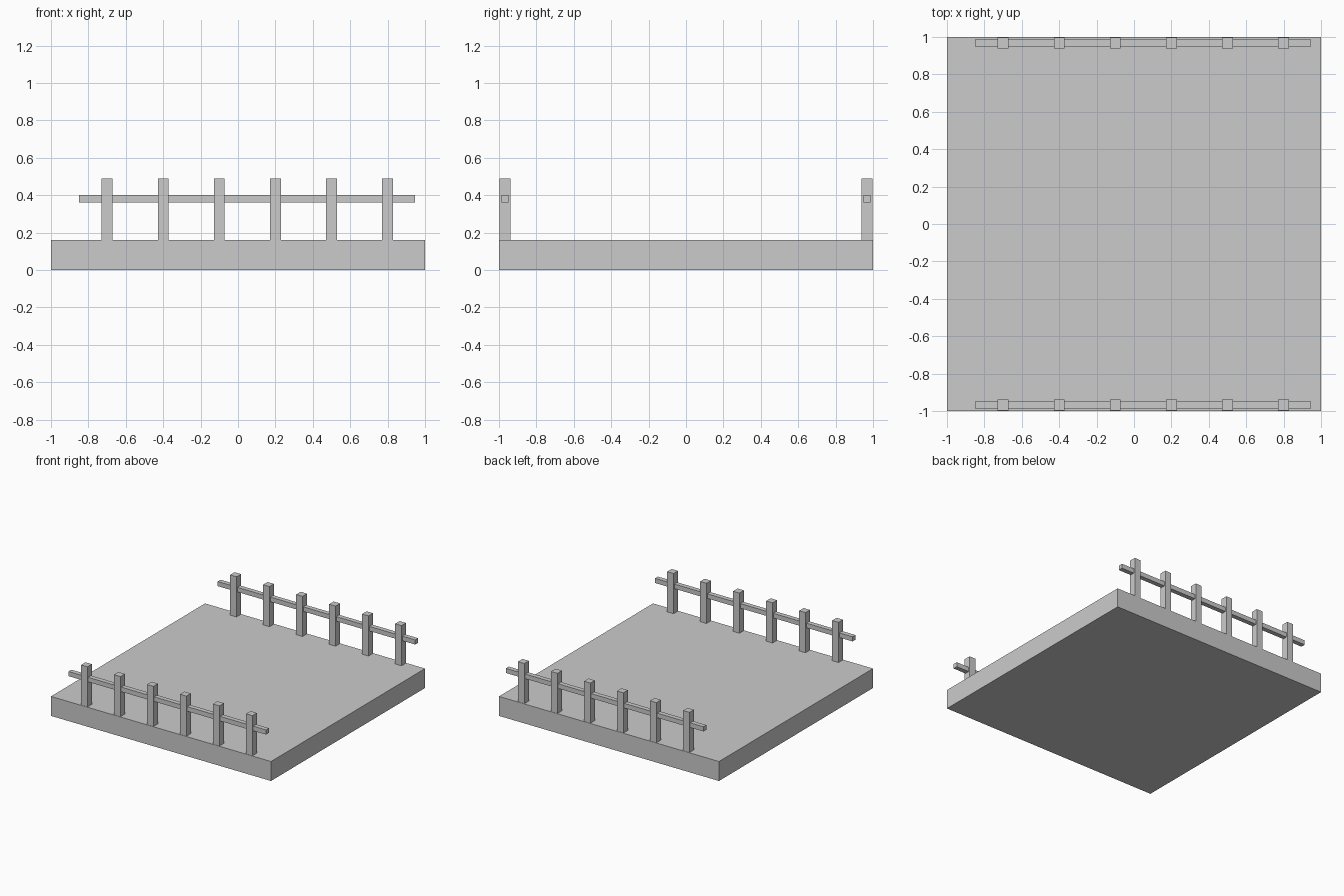
import bpy

if "Cube" in bpy.data.objects:
    bpy.data.objects.remove(bpy.data.objects["Cube"])


def box(name, x, y, z):
    """Axis-aligned box from (min, max) ranges."""
    bpy.ops.mesh.primitive_cube_add(size=1, location=[(a + b) / 2 for a, b in (x, y, z)])
    ob = bpy.context.object
    ob.name = name
    ob.scale = [b - a for a, b in (x, y, z)]
    bpy.ops.object.transform_apply(location=False, rotation=False, scale=True)
    return ob


BASE_TOP = 0.16
POST = 0.058

# Floor slab
box("deck_slab", (-1, 1), (-1, 1), (0, BASE_TOP))

# A fence along the front and back edges
for side, s in (("front", -1), ("back", 1)):
    yc = s * 0.968
    # Upright posts
    for i in range(6):
        xc = -0.7 + 0.3 * i
        box(f"{side}_post_{i + 1}", (xc - POST / 2, xc + POST / 2),
            (yc - POST / 2, yc + POST / 2), (BASE_TOP, 0.49))
    # Horizontal rail through the posts
    box(f"{side}_rail", (-0.85, 0.946), (yc - 0.019, yc + 0.019), (0.362, 0.40))
